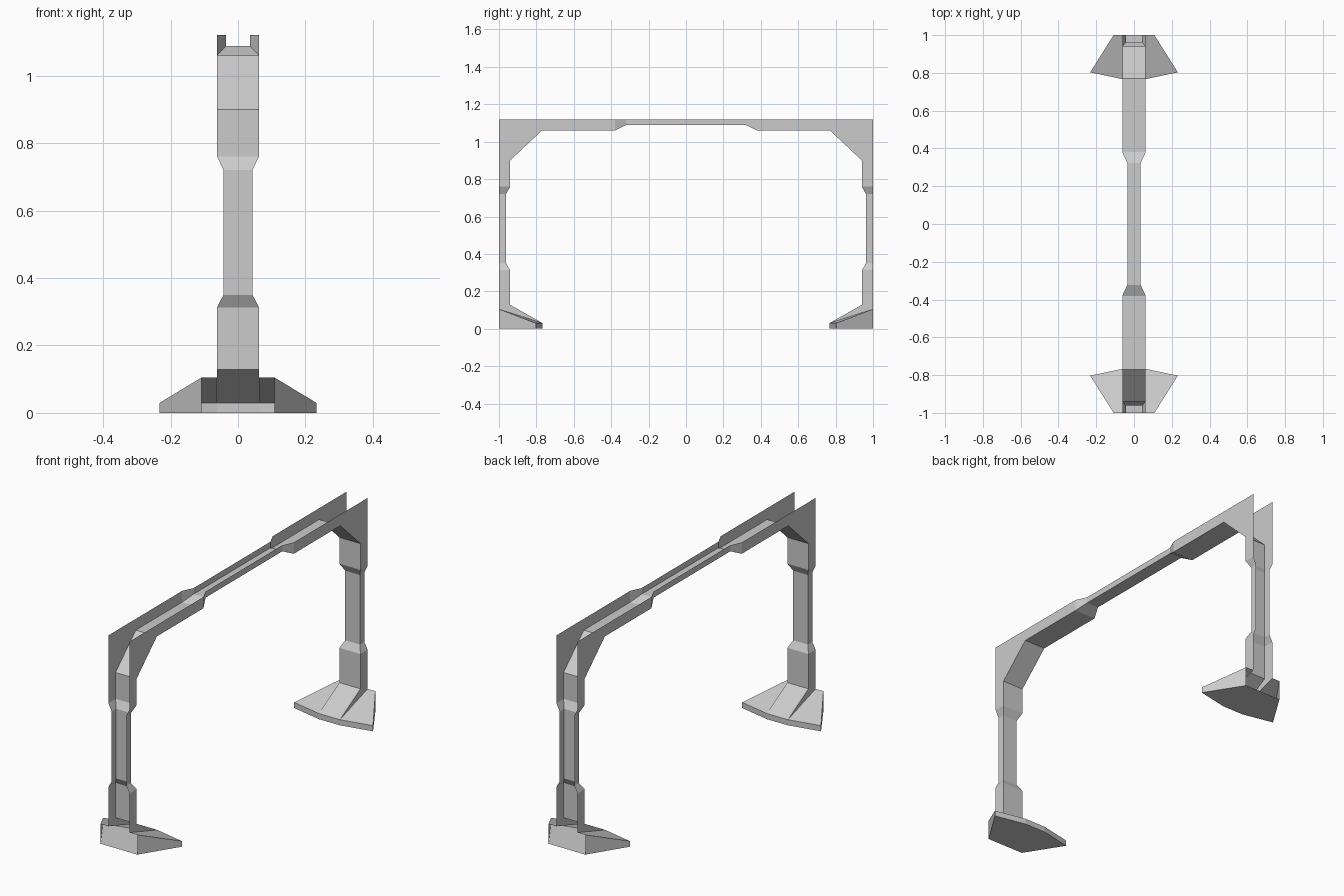
import bpy, bmesh

if "Cube" in bpy.data.objects:
    bpy.data.objects.remove(bpy.data.objects["Cube"])

W = 0.062  # half width of the wide sections


def make_object(name, faces):
    """Build a welded sheet mesh from lists of corner points."""
    bm = bmesh.new()
    for pts in faces:
        bm.faces.new([bm.verts.new(p) for p in pts])
    bmesh.ops.remove_doubles(bm, verts=bm.verts, dist=0.0005)
    bmesh.ops.recalc_face_normals(bm, faces=bm.faces)
    mesh = bpy.data.meshes.new(name)
    bm.to_mesh(mesh)
    bm.free()
    obj = bpy.data.objects.new(name, mesh)
    bpy.context.collection.objects.link(obj)
    return obj


# Channel stations from foot to mid-beam: half width, web (y, z), flange rim (y, z)
half = [
    (W, (0.94, 0.128), (1.0, 0.105)),
    (W, (0.94, 0.313), (1.0, 0.313)),
    (0.043, (0.962, 0.35), (1.0, 0.35)),
    (0.043, (0.962, 0.72), (1.0, 0.72)),
    (W, (0.94, 0.76), (1.0, 0.76)),
    (W, (0.94, 0.90), (1.0, 0.90)),
    (W, (0.77, 1.06), (0.77, 1.12)),
    (W, (0.38, 1.06), (0.38, 1.12)),
    (0.035, (0.322, 1.088), (0.322, 1.12)),
]
flip = lambda p: (-p[0], p[1])
stations = half + [(w, flip(a), flip(b)) for w, a, b in reversed(half)]

# Arch: thin U-channel, web on the inside, flanges opening outward
faces = []
for (w0, a0, b0), (w1, a1, b1) in zip(stations, stations[1:]):
    faces.append([(-w0, *a0), (w0, *a0), (w1, *a1), (-w1, *a1)])
    turns = abs(b0[0] - b1[0]) > 0.1 and abs(b0[1] - b1[1]) > 0.1
    for s in (-1, 1):
        rim = [(s * w0, *b0)]
        if turns:  # square outer corner of the flange
            rim.append((s * w0, 1.0 if b0[0] > 0 else -1.0, 1.12))
        rim.append((s * w1, *b1))
        faces.append([(s * w0, *a0)] + rim + [(s * w1, *a1)])
make_object("arch_channel", faces)


# Feet: flared wedge shells, open at the outer end
def make_foot(name, d):
    P = lambda x, y, z: (x, d * y, z)
    faces = [[P(-W, .94, .128), P(W, .94, .128), P(W, .767, .03), P(-W, .767, .03)]]
    outline = [(-.108, 1), (-.232, .803), (-W, .767), (W, .767), (.232, .803), (.108, 1)]
    faces.append([P(x, y, 0) for x, y in outline])
    # front toe edge
    for (x0, y0), (x1, y1) in zip(outline[1:5], outline[2:5]):
        faces.append([P(x0, y0, 0), P(x1, y1, 0), P(x1, y1, .03), P(x0, y0, .03)])
    for s in (-1, 1):
        rim, tip = (s * .108, 1), (s * .232, .803)
        # outer side, sloping wing, gusset beside the centre slope
        faces.append([P(*rim, 0), P(*tip, 0), P(*tip, .03), P(*rim, .105)])
        faces.append([P(s * W, 1, .105), P(*rim, .105), P(*tip, .03), P(s * W, .767, .03)])
        faces.append([P(s * W, 1, .105), P(s * W, .94, .128), P(s * W, .767, .03)])
    make_object(name, faces)


make_foot("front_foot", -1)
make_foot("back_foot", 1)
